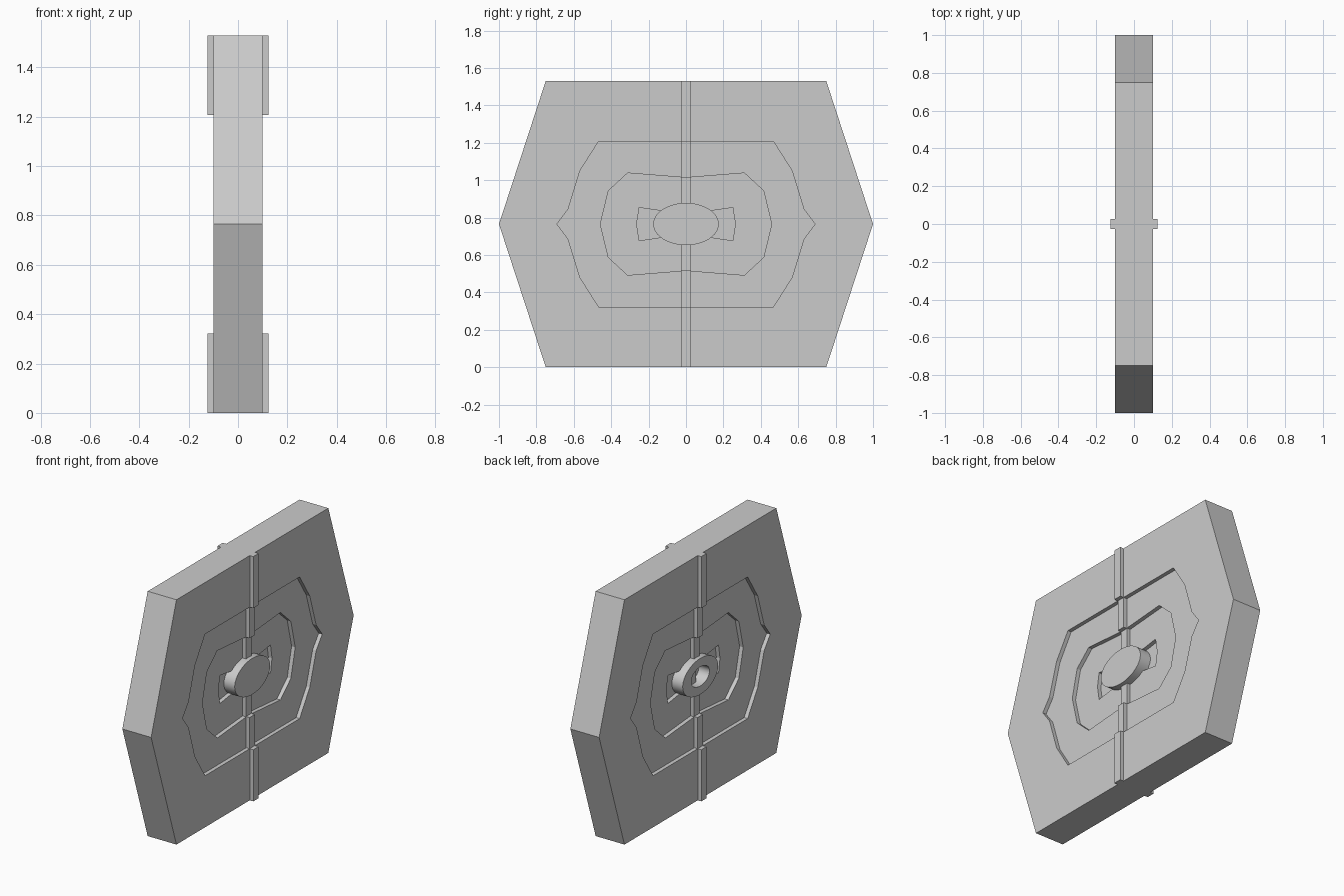
import bpy, bmesh, math

if "Cube" in bpy.data.objects:
    bpy.data.objects.remove(bpy.data.objects["Cube"])

CZ = 0.765   # height of the plate centre


def four_way(quarter):
    """Mirror a quarter outline (from +v axis to +u axis) into a closed loop."""
    loop = list(quarter)
    loop += [(u, -v) for u, v in reversed(quarter)]
    loop += [(-u, -v) for u, v in quarter]
    loop += [(-u, v) for u, v in reversed(quarter)]
    out = []
    for p in loop:
        if not out or math.dist(p, out[-1]) > 1e-5:
            out.append(p)
    if math.dist(out[0], out[-1]) < 1e-5:
        out.pop()
    return out


def ellipse(ry, rz, n=48):
    return [(ry * math.cos(2 * math.pi * i / n), rz * math.sin(2 * math.pi * i / n))
            for i in range(n)]


def prism(name, coords, shift):
    bm = bmesh.new()
    face = bm.faces.new([bm.verts.new(c) for c in coords])
    ext = bmesh.ops.extrude_face_region(bm, geom=[face])
    moved = [g for g in ext["geom"] if isinstance(g, bmesh.types.BMVert)]
    bmesh.ops.translate(bm, verts=moved, vec=shift)
    bmesh.ops.recalc_face_normals(bm, faces=bm.faces)
    mesh = bpy.data.meshes.new(name)
    bm.to_mesh(mesh)
    bm.free()
    ob = bpy.data.objects.new(name, mesh)
    bpy.context.collection.objects.link(ob)
    return ob


def slab(name, outline, x0, x1):
    """Outline in y-z, extruded along x."""
    return prism(name, [(x0, y, CZ + z) for y, z in outline], (x1 - x0, 0, 0))


def cut(target, cutter):
    mod = target.modifiers.new("cut", 'BOOLEAN')
    mod.operation = 'DIFFERENCE'
    mod.solver = 'EXACT'
    mod.object = cutter
    bpy.context.view_layer.objects.active = target
    bpy.ops.object.modifier_apply(modifier=mod.name)
    bpy.data.objects.remove(cutter)


def smooth(ob):
    bpy.ops.object.select_all(action='DESELECT')
    ob.select_set(True)
    bpy.context.view_layer.objects.active = ob
    bpy.ops.object.shade_smooth_by_angle(angle=math.radians(30))


# hexagonal plate
plate = slab("hexagonal_plate", four_way([(0.75, 0.765), (1, 0)]), -0.0995, 0.0995)

# stepped recesses on both faces: outline quarter and floor depth
recesses = [
    ([(0.467, 0.4425), (0.567, 0.285), (0.63, 0.08), (0.69, 0)], 0.075),
    ([(0, 0.248), (0.312, 0.273), (0.415, 0.178), (0.458, 0)], 0.05),
    ([(0, 0.052), (0.25, 0.088), (0.264, 0)], 0.025),
]
for quarter, floor in recesses:
    for side in (1, -1):
        cut(plate, slab("recess_cutter", four_way(quarter), side * floor, side * 0.2))

# vertical rib that steps down with the recesses
steps = [(0.124, 0.765), (0.124, 0.4425), (0.0985, 0.4425), (0.0985, 0.248),
         (0.074, 0.248), (0.074, 0.09), (0.05, 0.09)]
prism("centre_rib", [(x, -0.026, CZ + z) for x, z in four_way(steps)], (0, 0.052, 0))

# solid boss on the right face, ring boss on the left face
boss = slab("solid_boss", ellipse(0.175, 0.113), 0.02, 0.0995)
ring = slab("ring_boss", ellipse(0.175, 0.113), -0.02, -0.0995)
cut(ring, slab("hole_cutter", ellipse(0.09, 0.06), 0.1, -0.2))
smooth(boss)
smooth(ring)
